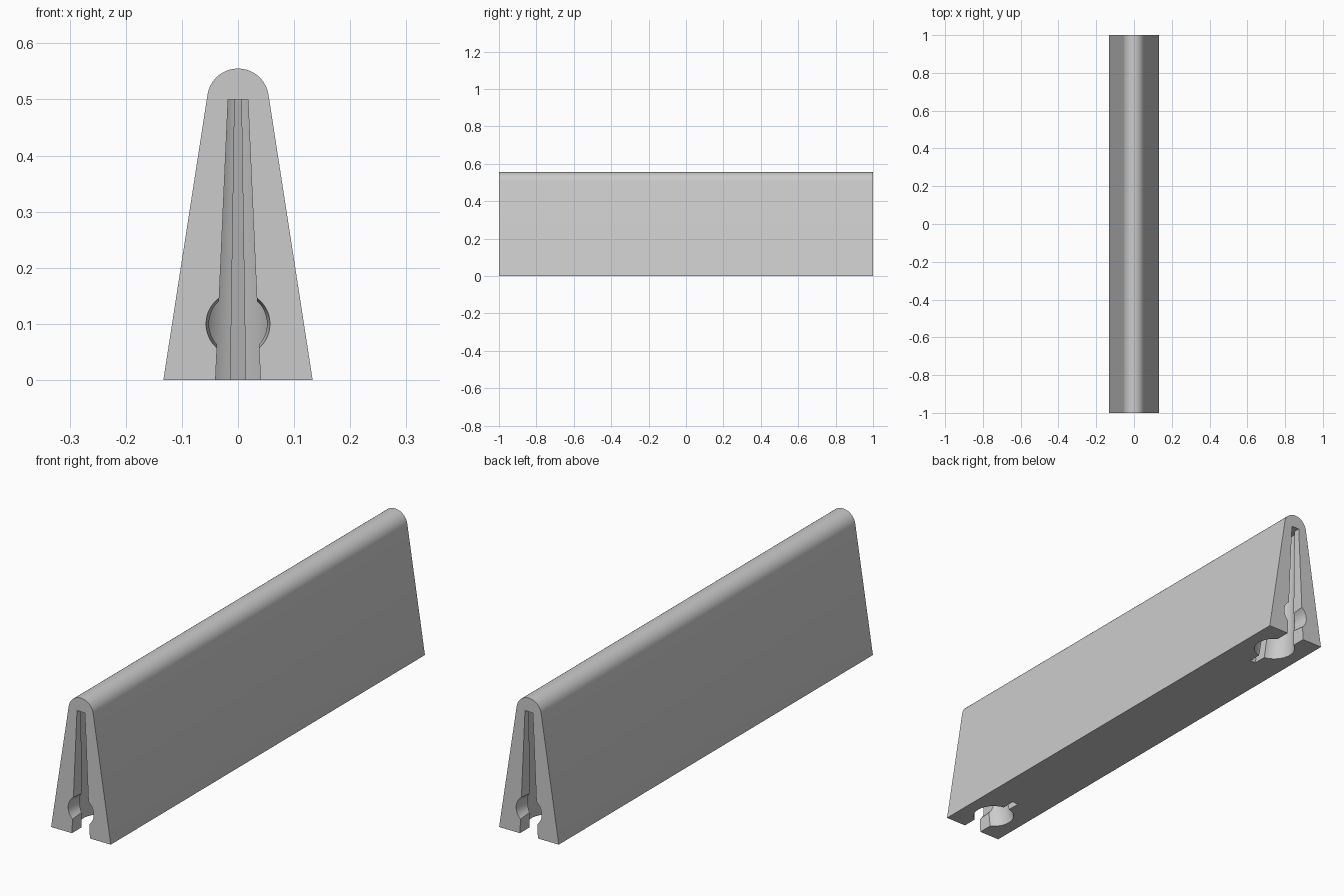
import bpy, bmesh, math
from mathutils import Matrix

if "Cube" in bpy.data.objects:
    bpy.data.objects.remove(bpy.data.objects["Cube"], do_unlink=True)

HALF_LENGTH = 1.0
RIDGE_Z, RIDGE_R = 0.5, 0.055
BASE_HALF = 0.133

grey = bpy.data.materials.new("plain grey")
grey.use_nodes = True
colour = (0.6, 0.6, 0.6, 1)
grey.diffuse_color = colour
grey.node_tree.nodes["Principled BSDF"].inputs["Base Color"].default_value = colour


def loft(name, first, second):
    """Solid between two matching outlines of 3D points."""
    bm = bmesh.new()
    a = [bm.verts.new(p) for p in first]
    b = [bm.verts.new(p) for p in second]
    bm.faces.new(a[::-1])
    bm.faces.new(b)
    for i in range(len(a)):
        j = (i + 1) % len(a)
        bm.faces.new((a[i], a[j], b[j], b[i]))
    bmesh.ops.recalc_face_normals(bm, faces=bm.faces)
    mesh = bpy.data.meshes.new(name)
    bm.to_mesh(mesh)
    bm.free()
    obj = bpy.data.objects.new(name, mesh)
    bpy.context.collection.objects.link(obj)
    mesh.materials.append(grey)
    return obj


def arc(cx, cy, r, start, end, steps):
    return [(cx + r * math.cos(start + (end - start) * i / steps),
             cy + r * math.sin(start + (end - start) * i / steps))
            for i in range(steps + 1)]


# Tapered body with a rounded ridge
lean = math.radians(9)
profile = [(-BASE_HALF, 0), (BASE_HALF, 0)]
profile += arc(0, RIDGE_Z, RIDGE_R, lean, math.pi - lean, 32)
body = loft("tapered_body",
            [(x, -HALF_LENGTH, z) for x, z in profile],
            [(x, HALF_LENGTH, z) for x, z in profile])


def keyhole_section():
    """Wide mouth, round chamber and narrow tail; y is depth from the end."""
    mouth, tail, chamber_y, r, tail_y = 0.04, 0.0135, 0.13, 0.08, 0.265
    low = -math.acos(mouth / r)
    high = math.acos(tail / r)
    side = [(mouth, -0.05)] + arc(0, chamber_y, r, low, high, 24) + [(tail, tail_y)]
    return side + [(-x, y) for x, y in reversed(side)]


def end_cutters(sign):
    # Keyhole socket shrinking towards the ridge
    def level(z):
        s = 1 - 1.12 * z
        return [(x * s, sign * (HALF_LENGTH - y * s), z) for x, y in keyhole_section()]
    socket = loft("socket_cutter", level(-0.05), level(RIDGE_Z))

    # Slightly tapered round bore through the end face
    def ring(depth):
        return [(x, sign * (HALF_LENGTH - depth), z)
                for x, z in arc(0, 0.1, 0.057 - 0.08 * depth, 0, math.tau, 48)[:-1]]
    bore = loft("bore_cutter", ring(-0.03), ring(0.115))
    return [socket, bore]


# Cut the same socket and bore in both ends
bpy.context.view_layer.objects.active = body
for sign in (-1, 1):
    for cutter in end_cutters(sign):
        cutter.hide_render = True
        mod = body.modifiers.new("cut", "BOOLEAN")
        mod.operation = "DIFFERENCE"
        mod.solver = "EXACT"
        mod.object = cutter
        bpy.ops.object.modifier_apply(modifier=mod.name)
        bpy.data.objects.remove(cutter, do_unlink=True)

bpy.ops.object.select_all(action="DESELECT")
body.select_set(True)
bpy.ops.object.shade_smooth_by_angle(angle=math.radians(25))
